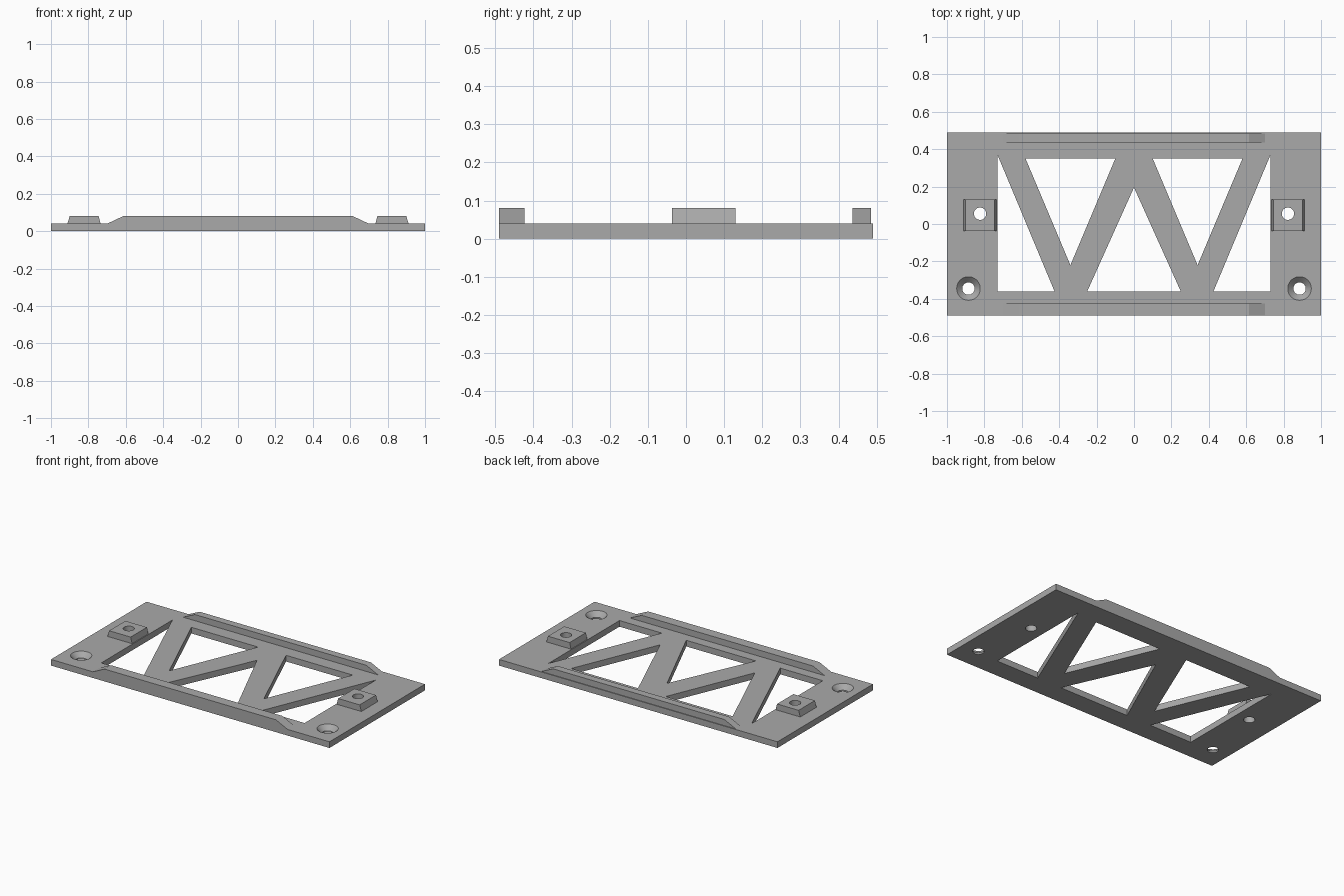
import bpy, bmesh, math

cube = bpy.data.objects.get("Cube")
if cube:
    bpy.data.objects.remove(cube, do_unlink=True)

grey = bpy.data.materials.new("plain grey")
grey.use_nodes = True
grey.diffuse_color = (0.4, 0.4, 0.4, 1)
grey.node_tree.nodes["Principled BSDF"].inputs["Base Color"].default_value = (0.4, 0.4, 0.4, 1)

T, TOP = 0.04, 0.08          # plate thickness, height of raised parts


def loft(name, rings):
    """Closed solid through matching rings of points."""
    bm = bmesh.new()
    loops = [[bm.verts.new(p) for p in ring] for ring in rings]
    n = len(loops[0])
    bm.faces.new(loops[0])
    bm.faces.new(loops[-1])
    for a, b in zip(loops, loops[1:]):
        for i in range(n):
            j = (i + 1) % n
            bm.faces.new((a[i], a[j], b[j], b[i]))
    bmesh.ops.recalc_face_normals(bm, faces=bm.faces)
    mesh = bpy.data.meshes.new(name)
    bm.to_mesh(mesh)
    bm.free()
    mesh.materials.append(grey)
    obj = bpy.data.objects.new(name, mesh)
    bpy.context.collection.objects.link(obj)
    return obj


def prism(name, outline, z0, z1):
    return loft(name, [[(x, y, z) for x, y in outline] for z in (z0, z1)])


def round_cutter(x, y, profile, n=48):
    """Turned cutter from (radius, height) pairs."""
    angles = [2 * math.pi * i / n for i in range(n)]
    return loft("hole_cutter", [[(x + r * math.cos(a), y + r * math.sin(a), z)
                                 for a in angles] for r, z in profile])


def cut(obj, cutters):
    for c in cutters:
        c.hide_render = True
        mod = obj.modifiers.new("cut", 'BOOLEAN')
        mod.operation, mod.solver, mod.object = 'DIFFERENCE', 'EXACT', c
    bpy.context.view_layer.update()
    graph = bpy.context.evaluated_depsgraph_get()
    mesh = bpy.data.meshes.new_from_object(obj.evaluated_get(graph))
    obj.modifiers.clear()
    obj.data = mesh
    for c in cutters:
        bpy.data.objects.remove(c, do_unlink=True)
    bpy.ops.object.select_all(action='DESELECT')
    obj.select_set(True)
    bpy.context.view_layer.objects.active = obj
    bpy.ops.object.shade_smooth_by_angle(angle=math.radians(30))


# Base plate with truss windows, screw holes and tab holes
plate = prism("base_plate", [(-1, -0.49), (1, -0.49), (1, 0.49), (-1, 0.49)], 0, T)
windows = [[(-0.25, -0.36), (0.25, -0.36), (0, 0.195)]]
for s in (-1, 1):
    windows.append([(s * 0.73, 0.37), (s * 0.73, -0.36), (s * 0.425, -0.36)])
    windows.append([(s * 0.58, 0.35), (s * 0.1, 0.35), (s * 0.34, -0.22)])
cutters = [prism("window_cutter", w, -0.1, 0.2) for w in windows]
for s in (-1, 1):
    cutters.append(round_cutter(s * 0.885, -0.345,
                                [(0.033, -0.1), (0.033, 0.01), (0.063, T), (0.063, 0.1)]))
    cutters.append(round_cutter(s * 0.823, 0.055, [(0.033, -0.1), (0.033, 0.2)]))
cut(plate, cutters)

# Stiffening rails with sloped ends
for name, y0, y1 in (("front_rail", -0.49, -0.424), ("back_rail", 0.437, 0.485)):
    side = [(-0.7, T), (0.7, T), (0.615, TOP), (-0.615, TOP)]
    loft(name, [[(x, y, z) for x, z in side] for y in (y0, y1)])

# Drilled mounting tabs with slightly tapered sides
for s, name in ((1, "left_tab"), (-1, "right_tab")):
    side = [(0.735, T), (0.912, T), (0.9, TOP), (0.745, TOP)]
    tab = loft(name, [[(s * x, y, z) for x, z in side] for y in (-0.037, 0.13)])
    cut(tab, [round_cutter(s * 0.823, 0.055, [(0.033, -0.1), (0.033, 0.2)])])
